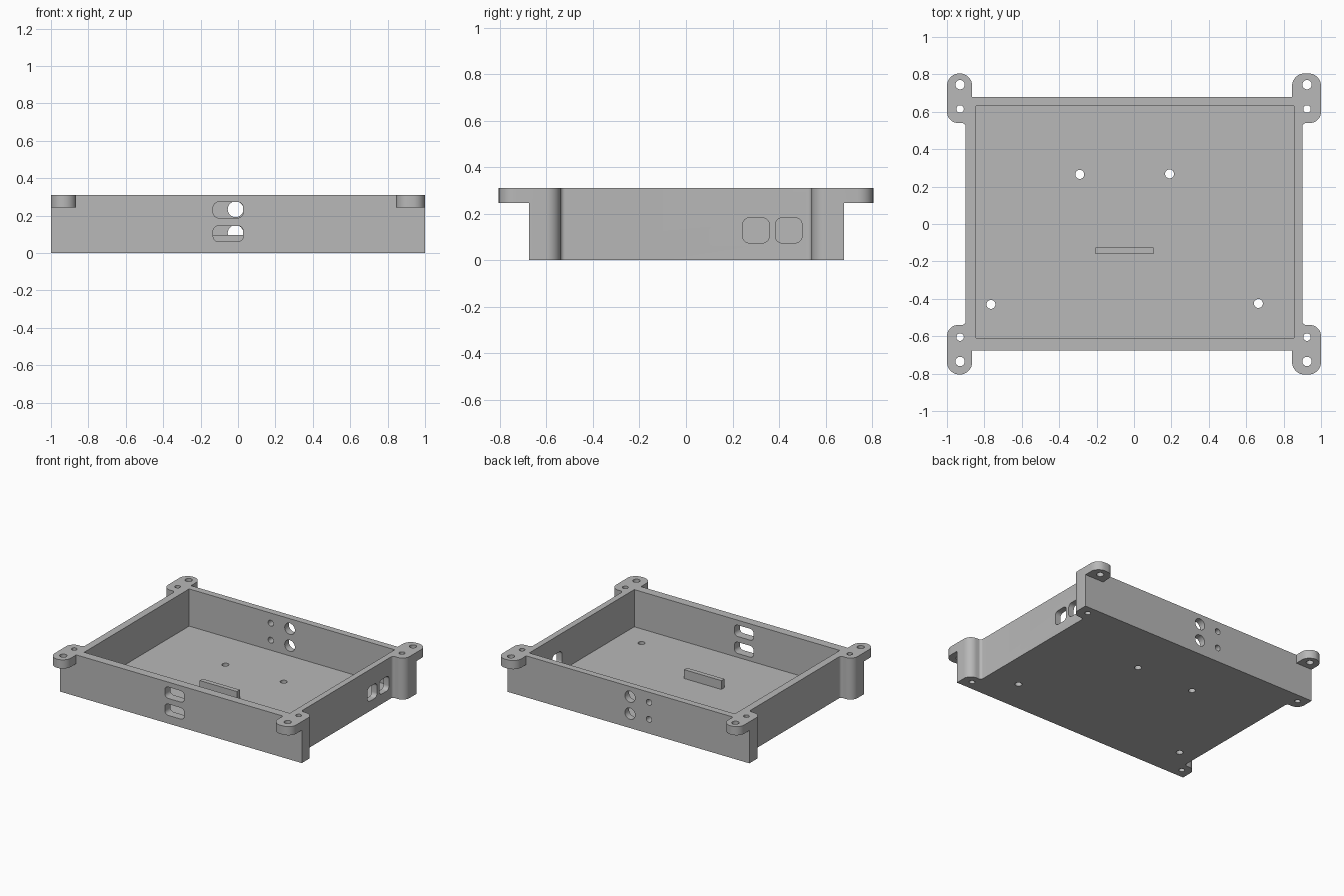
import bpy, bmesh, math
from mathutils import Vector

cube = bpy.data.objects.get("Cube")
if cube:
    bpy.data.objects.remove(cube, do_unlink=True)

H, EAR_Z, FLOOR = 0.31, 0.245, 0.032
FRONT, BACK = -0.675, 0.68

grey = bpy.data.materials.new("plain grey")
grey.use_nodes = True
colour = (0.48, 0.48, 0.48, 1)
grey.diffuse_color = colour
grey.node_tree.nodes["Principled BSDF"].inputs["Base Color"].default_value = colour


def rounded(corners, steps=8):
    """Outline of right-angled corners (u, v, radius), each turned into an arc."""
    out = []
    for i, (u, v, r) in enumerate(corners):
        p = Vector((u, v))
        if r == 0:
            out.append(p)
            continue
        a = (Vector(corners[i - 1][:2]) - p).normalized()
        b = (Vector(corners[(i + 1) % len(corners)][:2]) - p).normalized()
        for k in range(steps + 1):
            t = math.pi / 2 * k / steps
            out.append(p + r * (a + b) - r * (b * math.cos(t) + a * math.sin(t)))
    return out


def rect(u0, u1, v0, v1, r=0):
    return rounded([(u0, v0, r), (u1, v0, r), (u1, v1, r), (u0, v1, r)])


def circle(u, v, r, n=32):
    return [Vector((u + r * math.cos(2 * math.pi * k / n),
                    v + r * math.sin(2 * math.pi * k / n))) for k in range(n)]


def prism(bm, outline, lo, hi, axis="z"):
    """Extrude an outline from lo to hi along an axis."""
    place = {"x": lambda p, w: (w, p.x, p.y),
             "y": lambda p, w: (p.x, w, p.y),
             "z": lambda p, w: (p.x, p.y, w)}[axis]
    bottom = [bm.verts.new(place(p, lo)) for p in outline]
    top = [bm.verts.new(place(p, hi)) for p in outline]
    bm.faces.new(bottom)
    bm.faces.new(top)
    for i in range(len(outline)):
        bm.faces.new((bottom[i - 1], bottom[i], top[i], top[i - 1]))


def make(name, prisms):
    bm = bmesh.new()
    for args in prisms:
        prism(bm, *args)
    bmesh.ops.recalc_face_normals(bm, faces=bm.faces)
    mesh = bpy.data.meshes.new(name)
    bm.to_mesh(mesh)
    bm.free()
    mesh.materials.append(grey)
    ob = bpy.data.objects.new(name, mesh)
    bpy.context.collection.objects.link(ob)
    return ob


def cut(target, prisms):
    cutter = make("cutter", prisms)
    cutter.hide_render = True
    mod = target.modifiers.new("cut", "BOOLEAN")
    mod.operation, mod.solver, mod.object = "DIFFERENCE", "EXACT", cutter
    bpy.context.view_layer.objects.active = target
    bpy.ops.object.modifier_apply(modifier=mod.name)
    bpy.data.objects.remove(cutter, do_unlink=True)


# Tray outline with a mounting ear at every corner
def ear(sx, sy):
    inner = 0.845 if sx > 0 else 0.865
    wall = BACK if sy > 0 else FRONT
    pts = [(0.9 * sx, 0.54 * sy, 0.02), (sx, 0.54 * sy, 0.06),
           (sx, 0.805 * sy, 0.067), (inner * sx, 0.805 * sy, 0.067),
           (inner * sx, wall, 0)]
    return pts if sx * sy > 0 else pts[::-1]


outline = rounded(ear(1, 1) + ear(-1, 1) + ear(-1, -1) + ear(1, -1))
tray = make("tray", [(outline, 0, H)])

# Ears overhang the front and back walls only near the rim
cut(tray, [(rect(-1.2, 1.2, BACK, 1), -0.1, EAR_Z),
           (rect(-1.2, 1.2, -1, FRONT), -0.1, EAR_Z)])

# Open inside
cut(tray, [(rect(-0.845, 0.855, -0.61, 0.63), FLOOR, 0.5)])

holes = []
# Screw holes in the ears and posts
for x in (-0.93, 0.925):
    for y, r in ((0.745, 0.025), (0.615, 0.02), (-0.605, 0.02), (-0.735, 0.025)):
        holes.append((circle(x, y, r), -0.1, 0.5))
# Board mounting holes in the floor
for x, y in ((-0.29, 0.265), (0.19, 0.268), (-0.765, -0.43), (0.665, -0.425)):
    holes.append((circle(x, y, 0.024), -0.1, 0.06))
# Front slots
for z in (0.061, 0.188):
    holes.append((rect(-0.133, 0.028, z, z + 0.085, 0.03), -0.8, -0.58, "y"))
# Large and small round holes in the back wall
for z in (0.107, 0.234):
    holes.append((circle(-0.013, z, 0.042), 0.6, 0.8, "y"))
    holes.append((circle(-0.17, z, 0.022), 0.6, 0.8, "y"))
# Side windows
for y in (0.243, 0.384):
    holes.append((rect(y, y + 0.115, 0.074, 0.182, 0.03), 0.83, 1.1, "x"))
cut(tray, holes)

# Low support rib on the floor
rib = make("support_rib", [(rect(-0.205, 0.103, -0.16, -0.125), FLOOR - 0.01, 0.098)])

# Smooth only the rounded surfaces
bpy.ops.object.select_all(action="DESELECT")
tray.select_set(True)
bpy.context.view_layer.objects.active = tray
bpy.ops.object.shade_smooth_by_angle(angle=math.radians(30))
